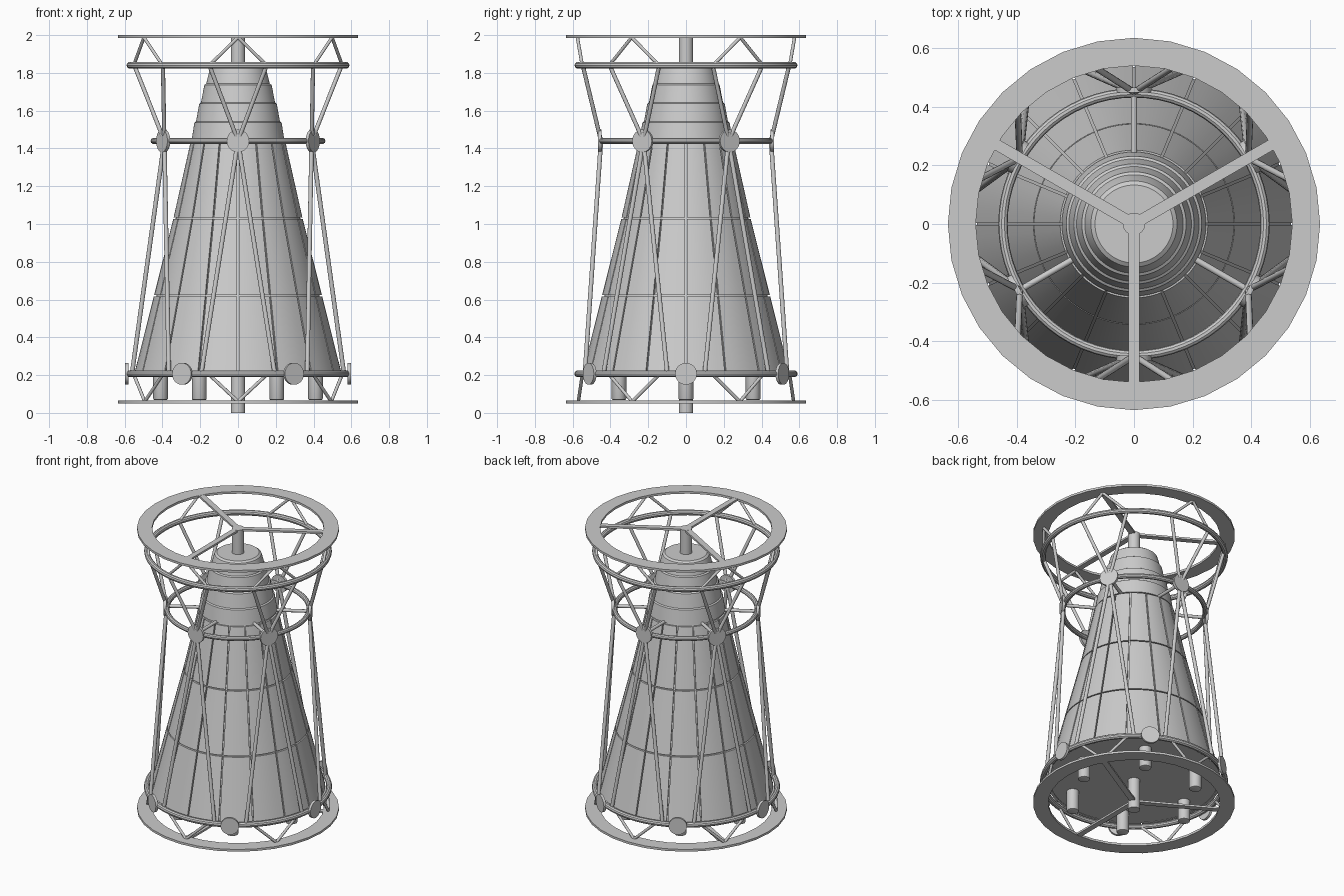
import bpy, bmesh, math
from mathutils import Vector

if "Cube" in bpy.data.objects:
    bpy.data.objects.remove(bpy.data.objects["Cube"])

def pol(r, deg, z):
    a = math.radians(deg)
    return Vector((r * math.cos(a), r * math.sin(a), z))

def finish(name, bm, smooth=True):
    bmesh.ops.recalc_face_normals(bm, faces=bm.faces)
    me = bpy.data.meshes.new(name)
    bm.to_mesh(me)
    bm.free()
    ob = bpy.data.objects.new(name, me)
    bpy.context.collection.objects.link(ob)
    if smooth:
        bpy.ops.object.select_all(action='DESELECT')
        ob.select_set(True)
        bpy.context.view_layer.objects.active = ob
        bpy.ops.object.shade_smooth_by_angle(angle=math.radians(35))
    return ob

def add_rod(bm, a, b, r, seg=12):
    d = b - a
    m = Vector((0, 0, 1)).rotation_difference(d).to_matrix().to_4x4()
    m.translation = (a + b) / 2
    bmesh.ops.create_cone(bm, cap_ends=True, segments=seg, radius1=r, radius2=r,
                          depth=d.length, matrix=m)

def rods(name, pairs, r, seg=12):
    bm = bmesh.new()
    for a, b in pairs:
        add_rod(bm, a, b, r, seg)
    return finish(name, bm)

def lathe(name, profile, seg, closed=False):
    bm = bmesh.new()
    loops = [[bm.verts.new(pol(r, 360 * i / seg, z)) for i in range(seg)] for r, z in profile]
    n = len(loops)
    for k in range(n if closed else n - 1):
        a, b = loops[k], loops[(k + 1) % n]
        for i in range(seg):
            j = (i + 1) % seg
            bm.faces.new((a[i], a[j], b[j], b[i]))
    if not closed:
        bm.faces.new(loops[0])
        bm.faces.new(loops[-1])
    return finish(name, bm)

def tube_ring(name, R, r, z):
    prof = [(R + r * math.cos(t * math.pi / 5), z + r * math.sin(t * math.pi / 5)) for t in range(10)]
    return lathe(name, prof, 64, True)

# flat end rings with three spokes and a small hub
for name, z0 in (("bottom", 0.05), ("top", 1.985)):
    z1 = z0 + 0.015
    lathe(name + "_ring", [(0.54, z0), (0.635, z0), (0.635, z1), (0.54, z1)], 32, True)
    bm = bmesh.new()
    for a in (-90, 30, 150):
        d, s = pol(1, a, 0), pol(0.019, a + 90, 0)
        vs = [bm.verts.new(d * r + s * k + Vector((0, 0, z)))
              for z in (z0 + .001, z1 - .001) for r, k in ((0.02, -1), (0.56, -1), (0.56, 1), (0.02, 1))]
        bm.faces.new(vs[:4])
        bm.faces.new(vs[4:])
        for i in range(4):
            j = (i + 1) % 4
            bm.faces.new((vs[i], vs[j], vs[4 + j], vs[4 + i]))
    finish(name + "_spokes", bm, False)

# central tube
rods("central_tube", [(Vector((0, 0, 0)), Vector((0, 0, 2)))], 0.038, 32)

# tubular frame rings
tube_ring("upper_frame_ring", 0.572, 0.018, 1.84)
tube_ring("middle_frame_ring", 0.447, 0.016, 1.44)
tube_ring("lower_frame_ring", 0.573, 0.018, 0.207)

# node discs on the frame rings
rods("middle_node_discs", [(pol(0.448, a, 1.44), pol(0.466, a, 1.44)) for a in range(30, 390, 60)], 0.06, 24)
rods("lower_node_discs", [(pol(0.58, a, 0.207), pol(0.597, a, 0.207)) for a in range(0, 360, 60)], 0.058, 24)

# struts of the truss
nodes = [(a, s) for a in range(30, 390, 60) for s in (-1, 1)]
rods("long_struts", [(pol(0.45, a, 1.44), pol(0.57, a + 20 * s, 0.207)) for a, s in nodes], 0.012)
rods("upper_struts", [(pol(0.45, a, 1.44), pol(0.567, a + 15.5 * s, 1.84)) for a, s in nodes], 0.011)
rods("top_struts", [(pol(0.575, a, 1.988), pol(0.57, a + 15.5 * s, 1.84)) for a, s in nodes], 0.009)
rods("bottom_struts", [(pol(0.57, a, 0.06), pol(0.57, a + 16 * s, 0.207)) for a, s in nodes], 0.009)
rods("shell_supports", [(pol(0.22, a, 1.44), pol(0.447, a, 1.44)) for a in range(30, 390, 60)], 0.011)

# inner cone body, seen through the panel seams
lathe("cone_core", [(0.535, 0.212), (0.432, 0.62), (0.33, 1.03), (0.24, 1.43), (0.155, 1.75), (0.13, 1.8)], 64)

# curved shell panels in three tiers
bm = bmesh.new()
N, S, T = 16, 5, 0.02
for z0, r0, z1, r1 in ((0.21, 0.548, 0.616, 0.446), (0.624, 0.444, 1.026, 0.343), (1.034, 0.341, 1.43, 0.252)):
    for p in range(N):
        cols = []
        for i in range(S + 1):
            t = i / S
            col = []
            for r, z in ((r0, z0), (r1, z1), (r1 - T, z1), (r0 - T, z0)):
                g = math.degrees(0.004 / r)
                col.append(bm.verts.new(pol(r, 360 / N * (p + t) + g * (1 - 2 * t), z)))
            cols.append(col)
        for a, b in zip(cols, cols[1:]):
            for k in range(4):
                m = (k + 1) % 4
                bm.faces.new((a[k], b[k], b[m], a[m]))
        bm.faces.new(cols[0])
        bm.faces.new(cols[-1])
finish("shell_panels", bm)

# stepped bands and rounded cap of the nose
lathe("nose_bands", [(0.23, 1.438), (0.246, 1.44), (0.231, 1.537), (0.222, 1.543), (0.205, 1.637),
                     (0.196, 1.643), (0.178, 1.737), (0.168, 1.743), (0.153, 1.805),
                     (0.147, 1.822), (0.133, 1.832)], 64)

# short rounded cylinders beneath the cone
bm = bmesh.new()
for a in range(0, 360, 60):
    add_rod(bm, pol(0.41, a, 0.068), pol(0.41, a, 0.22), 0.039, 20)
low = [e for e in bm.edges if all(v.co.z < 0.1 for v in e.verts)]
bmesh.ops.bevel(bm, geom=low, offset=0.008, segments=2, affect='EDGES', profile=0.5)
finish("base_cylinders", bm)
